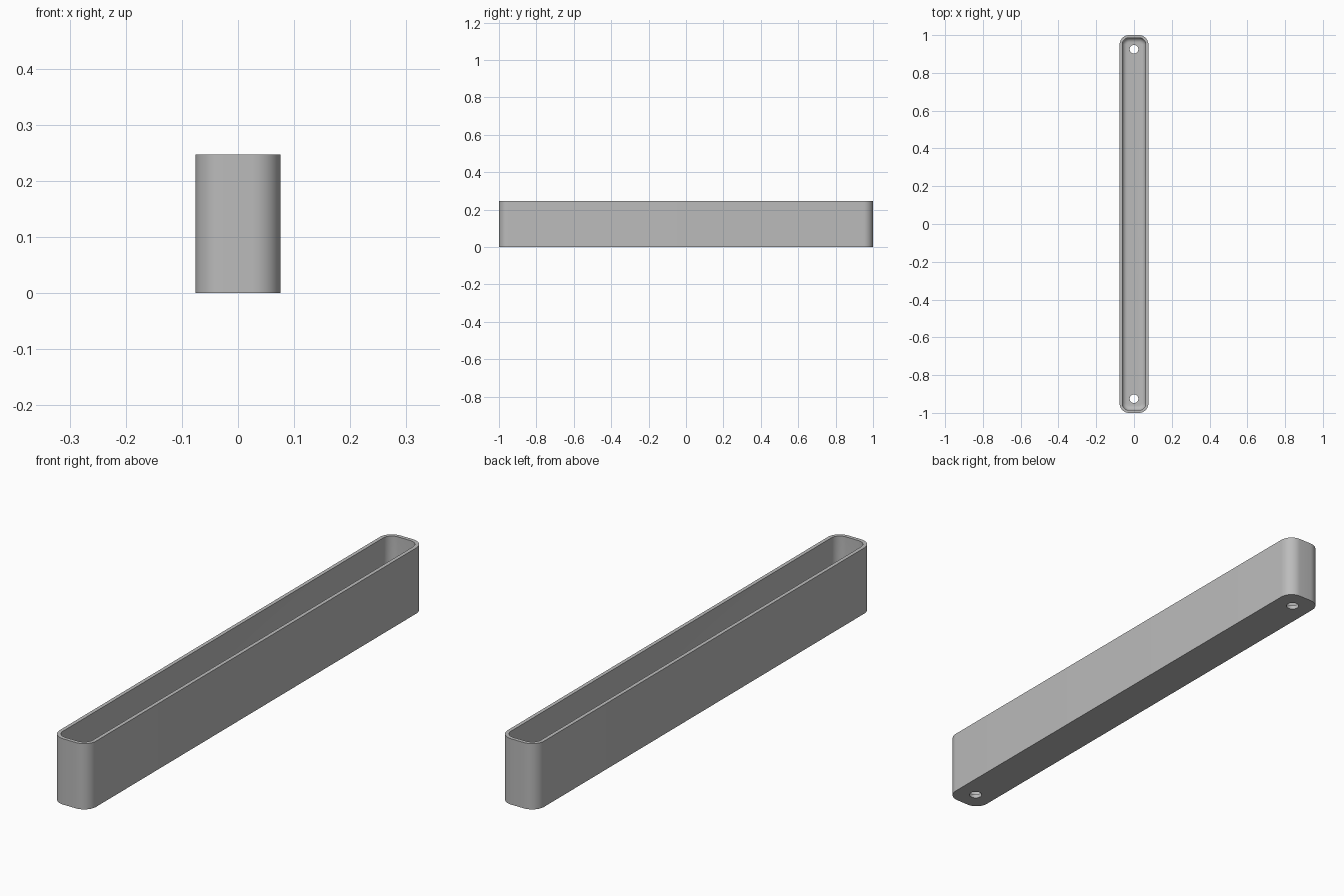
import bpy, bmesh, math

cube = bpy.data.objects.get("Cube")
if cube:
    bpy.data.objects.remove(cube, do_unlink=True)

HALF_X, HALF_Y, HEIGHT = 0.076, 1.0, 0.247
CORNER, WALL, FLOOR, FILLET = 0.05, 0.014, 0.015, 0.025
HOLE_Y, HOLE_R = 0.925, 0.023
STEPS = 10

grey = bpy.data.materials.new("plain grey")
grey.use_nodes = True
color = (0.5, 0.5, 0.5, 1)
grey.diffuse_color = color
grey.node_tree.nodes["Principled BSDF"].inputs["Base Color"].default_value = color


def rounded_ring(bm, inset, z):
    """Rounded rectangle of vertices, offset inwards by inset."""
    r = CORNER - inset
    ring = []
    for quarter, (sx, sy) in enumerate([(1, 1), (-1, 1), (-1, -1), (1, -1)]):
        for i in range(STEPS + 1):
            a = (quarter + i / STEPS) * math.pi / 2
            ring.append(bm.verts.new((sx * (HALF_X - CORNER) + r * math.cos(a),
                                      sy * (HALF_Y - CORNER) + r * math.sin(a), z)))
    return ring


# Tray: outer wall, rim, inner wall and filleted floor
bm = bmesh.new()
levels = [(0, 0), (0, HEIGHT), (WALL, HEIGHT)]
for i in range(7):
    a = i / 6 * math.pi / 2
    levels.append((WALL + FILLET * (1 - math.cos(a)),
                   FLOOR + FILLET * (1 - math.sin(a))))
rings = [rounded_ring(bm, *level) for level in levels]
for low, high in zip(rings, rings[1:]):
    for i in range(len(low)):
        j = (i + 1) % len(low)
        bm.faces.new((low[i], low[j], high[j], high[i]))
bm.faces.new(rings[0][::-1])
bm.faces.new(rings[-1])
bmesh.ops.recalc_face_normals(bm, faces=bm.faces)
mesh = bpy.data.meshes.new("tray")
bm.to_mesh(mesh)
bm.free()
mesh.materials.append(grey)
tray = bpy.data.objects.new("tray", mesh)
bpy.context.collection.objects.link(tray)

# Screw holes through the floor at both ends
for side in (-1, 1):
    bpy.ops.mesh.primitive_cylinder_add(vertices=32, radius=HOLE_R, depth=0.1,
                                        location=(0, side * HOLE_Y, 0))
    cutter = bpy.context.object
    cutter.name = "hole_cutter"
    cutter.hide_render = True
    cutter.data.materials.append(grey)
    cut = tray.modifiers.new("screw hole", "BOOLEAN")
    cut.operation, cut.solver, cut.object = "DIFFERENCE", "EXACT", cutter
    bpy.ops.object.select_all(action="DESELECT")
    tray.select_set(True)
    bpy.context.view_layer.objects.active = tray
    bpy.ops.object.modifier_apply(modifier=cut.name)
    bpy.data.objects.remove(cutter, do_unlink=True)

bpy.ops.object.shade_smooth_by_angle(angle=math.radians(30))
